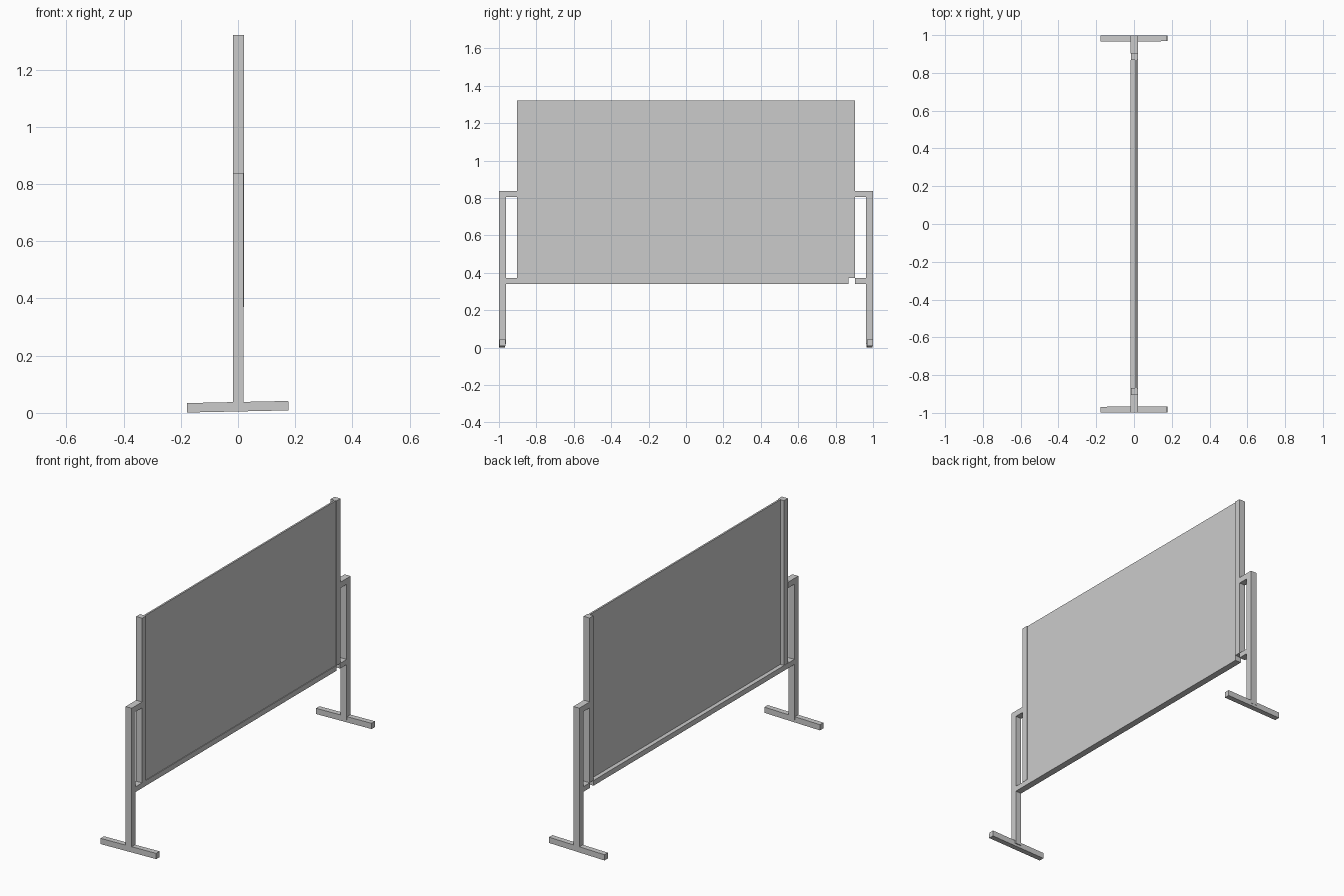
import bpy
import math

cube = bpy.data.objects.get("Cube")
if cube:
    bpy.data.objects.remove(cube, do_unlink=True)

grey = bpy.data.materials.new("light_grey")
grey.use_nodes = True
colour = (0.6, 0.6, 0.6, 1)
grey.diffuse_color = colour
grey.node_tree.nodes["Principled BSDF"].inputs["Base Color"].default_value = colour


def box(name, x, y, z, rotation=(0, 0, 0)):
    """Box spanning the given (low, high) ranges."""
    spans = (x, sorted(y), z)
    bpy.ops.mesh.primitive_cube_add(
        size=1, location=[(a + b) / 2 for a, b in spans], rotation=rotation)
    obj = bpy.context.object
    obj.name = name
    obj.scale = [b - a for a, b in spans]
    obj.data.materials.append(grey)
    return obj


bar = (-0.018, 0.020)      # depth of the stand
frame = (-0.017, 0.021)    # depth of the board frame
top = 1.322

# Stand and frame side, repeated at both ends
for side, s in (("front", -1), ("back", 1)):
    box(side + "_post", bar, (s * 0.962, s * 0.999), (0.02, 0.838))
    box(side + "_foot", (-0.178, 0.176), (s * 0.967, s * 0.998), (0.005, 0.038),
        (0, math.radians(-1.2), math.radians(0.2)))
    box(side + "_upper_arm", bar, (s * 0.903, s * 0.963), (0.804, 0.838))
    box(side + "_lower_arm", bar, (s * 0.903, s * 0.963), (0.341, 0.371))
    box(side + "_stile", frame, (s * 0.869, s * 0.904), (0.371, top))

# Bottom rail stops short of the back stile
box("bottom_rail", bar, (-0.904, 0.869), (0.341, 0.371))

# Thin panel set towards one side of the frame
box("board_panel", (0.006, 0.016), (-0.87, 0.87), (0.370, top))
